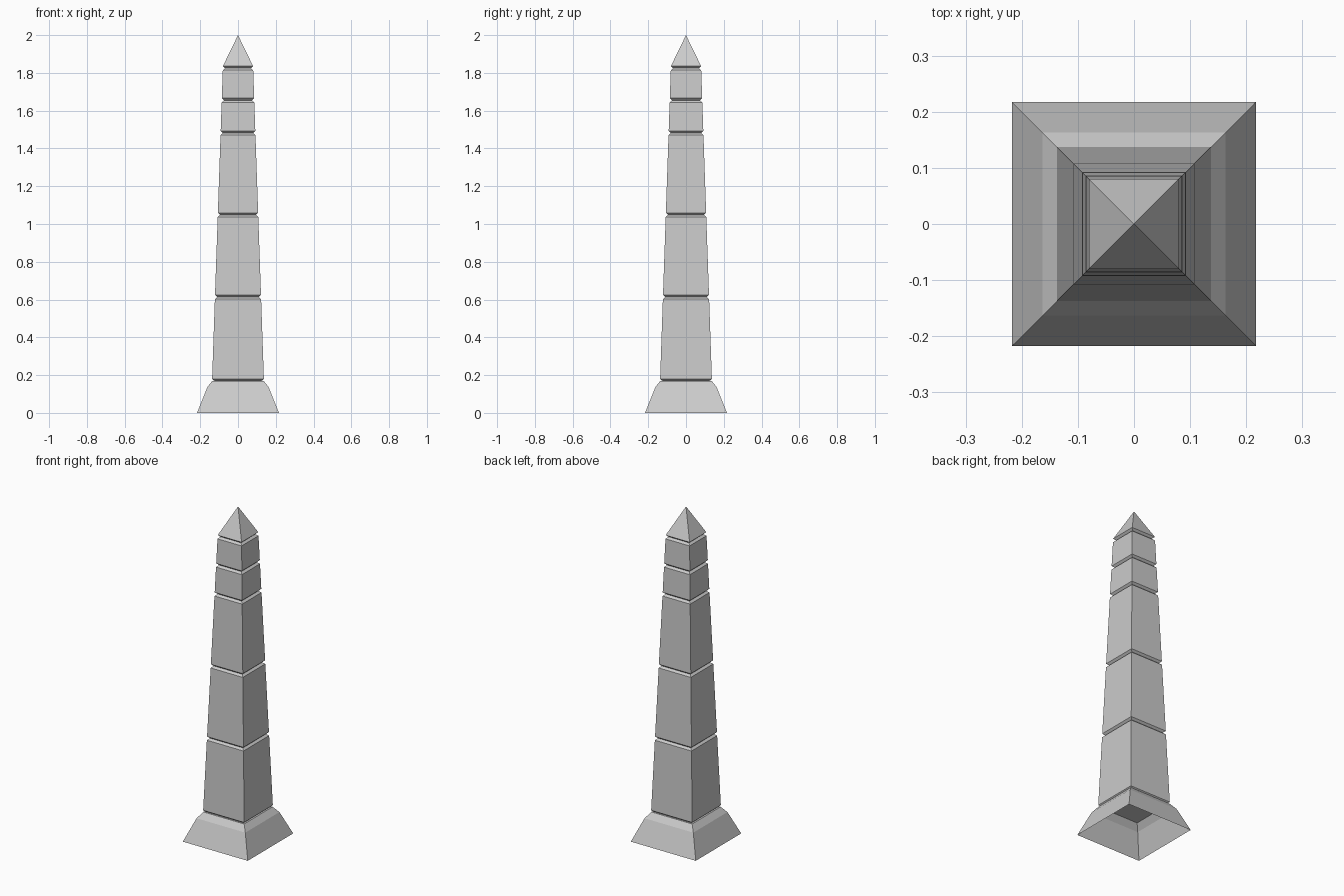
import bpy
import bmesh

cube = bpy.data.objects.get("Cube")
if cube:
    bpy.data.objects.remove(cube, do_unlink=True)

stone = bpy.data.materials.new("grey_stone")
stone.use_nodes = True
GREY = (0.6, 0.6, 0.6, 1)
stone.diffuse_color = GREY
stone.node_tree.nodes["Principled BSDF"].inputs["Base Color"].default_value = GREY


def square_loft(name, profile, tip=None, cap_top=False):
    """Loft square rings given as (half width, height), closed by a tip or a cap."""
    bm = bmesh.new()
    rings = [[bm.verts.new((sx * w, sy * w, z))
              for sx, sy in ((-1, -1), (1, -1), (1, 1), (-1, 1))]
             for w, z in profile]
    for low, high in zip(rings, rings[1:]):
        for i in range(4):
            j = (i + 1) % 4
            bm.faces.new((low[i], low[j], high[j], high[i]))
    if tip is not None:
        apex = bm.verts.new((0, 0, tip))
        for i in range(4):
            bm.faces.new((rings[-1][i], rings[-1][(i + 1) % 4], apex))
    if cap_top:
        bm.faces.new(rings[-1])
    mesh = bpy.data.meshes.new(name)
    bm.to_mesh(mesh)
    bm.free()
    mesh.materials.append(stone)
    obj = bpy.data.objects.new(name, mesh)
    bpy.context.collection.objects.link(obj)
    return obj


def shaft_width(z):
    return 0.137 - 0.0345 * (z - 0.18)


# Flared plinth, open underneath
square_loft("plinth", [(0.217, 0), (0.163, 0.135), (0.136, 0.17)], cap_top=True)

# Tapered shaft with V-shaped joints between the blocks
GROOVE = 0.011
DEPTH = 0.012
profile = [(shaft_width(0.17) - DEPTH, 0.17), (shaft_width(0.18), 0.18)]
for joint in (0.613, 1.048, 1.481, 1.655, 1.825):
    for dz, inset in ((-GROOVE, 0), (0, DEPTH), (GROOVE, 0)):
        z = joint + dz
        profile.append((shaft_width(z) - inset, z))

# The last joint carries the pointed cap
square_loft("shaft", profile[:-1], cap_top=True)
square_loft("pointed_cap", profile[-2:], tip=2.0)
